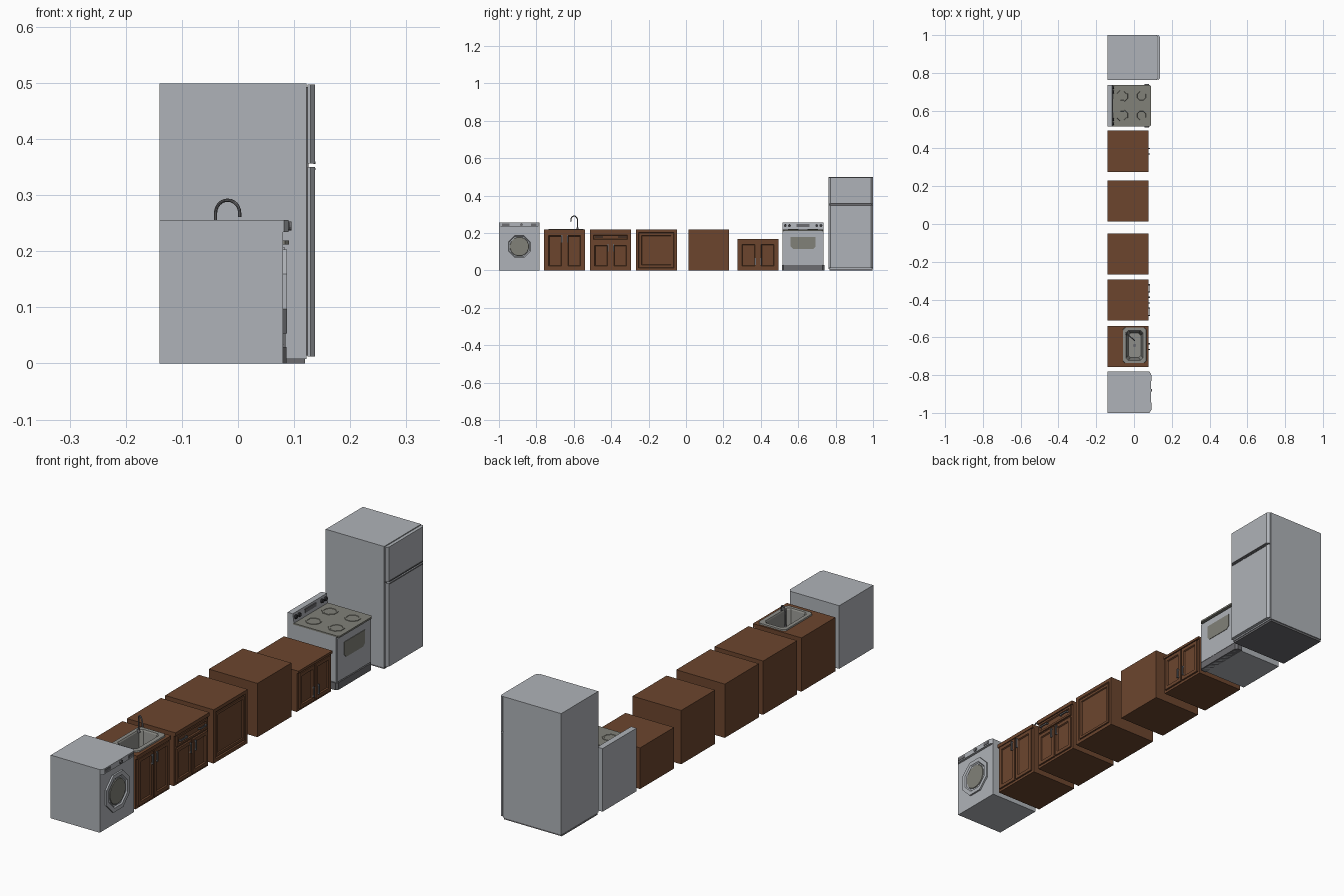
import bpy, bmesh, math
from mathutils import Vector

if "Cube" in bpy.data.objects:
    bpy.data.objects.remove(bpy.data.objects["Cube"])


def material(name, r, g, b):
    m = bpy.data.materials.new(name)
    m.diffuse_color = (r, g, b, 1)
    m.use_nodes = True
    m.node_tree.nodes["Principled BSDF"].inputs["Base Color"].default_value = m.diffuse_color
    return m


WHITE = material("appliance_grey", 0.43, 0.45, 0.48)
WOOD = material("brown_wood", 0.15, 0.06, 0.027)
GLASS = material("smoky_glass", 0.22, 0.22, 0.19)
TRIM = material("dark_grey_trim", 0.15, 0.15, 0.16)
METAL = material("sink_metal", 0.27, 0.27, 0.25)
BLACK = material("black_plastic", 0.04, 0.04, 0.045)


def loft(name, loops, mat, cap_start=True, cap_end=True):
    """Skin consecutive loops of points and cap the two ends."""
    bm = bmesh.new()
    rings = [[bm.verts.new(p) for p in loop] for loop in loops]
    for a, b in zip(rings, rings[1:]):
        n = len(a)
        for i in range(n):
            bm.faces.new((a[i], a[(i + 1) % n], b[(i + 1) % n], b[i]))
    if cap_start:
        bm.faces.new(rings[0][::-1])
    if cap_end:
        bm.faces.new(rings[-1])
    bmesh.ops.recalc_face_normals(bm, faces=bm.faces)
    me = bpy.data.meshes.new(name)
    bm.to_mesh(me)
    bm.free()
    me.materials.append(mat)
    ob = bpy.data.objects.new(name, me)
    bpy.context.collection.objects.link(ob)
    return ob


def rect(a0, a1, b0, b1, c=0.0):
    """Rectangle outline, with corners cut by c."""
    if c == 0:
        return [(a0, b0), (a1, b0), (a1, b1), (a0, b1)]
    return [(a0 + c, b0), (a1 - c, b0), (a1, b0 + c), (a1, b1 - c),
            (a1 - c, b1), (a0 + c, b1), (a0, b1 - c), (a0, b0 + c)]


def gon(a, b, r, n):
    return [(a + r * math.cos(2 * math.pi * (i + .5) / n),
             b + r * math.sin(2 * math.pi * (i + .5) / n)) for i in range(n)]


def at_x(x, pts):
    return [(x, a, b) for a, b in pts]


def at_z(z, pts):
    return [(a, b, z) for a, b in pts]


def box(name, x0, x1, y0, y1, z0, z1, mat):
    return loft(name, [at_z(z0, rect(x0, x1, y0, y1)), at_z(z1, rect(x0, x1, y0, y1))], mat)


def panel(name, y0, y1, z0, z1, w=0.014, x0=0.070, x1=0.078):
    """Framed cabinet door with a recessed field."""
    def r(x, d):
        return at_x(x, rect(y0 + d, y1 - d, z0 + d, z1 - d))
    loft(name, [r(x0, 0), r(x1, 0), r(x1, w), r(x1 - .005, w + .003)], WOOD)


def handle(name, y, z, length, upright=True):
    """Bar handle with two posts."""
    h, t = length / 2, 0.003
    dy, dz = (t, h) if upright else (h, t)
    box(name, 0.081, 0.085, y - dy, y + dy, z - dz, z + dz, TRIM)
    for i, s in enumerate((-1, 1)):
        py, pz = (y, z + s * (h - t)) if upright else (y + s * (h - t), z)
        box(f"{name}_post_{i}", 0.076, 0.082, py - t, py + t, pz - t, pz + t, TRIM)


def double_doors(name, y0, y1, z0, z1, handle_z):
    mid = (y0 + y1) / 2
    for i, s in enumerate((-1, 1)):
        a, b = sorted((mid + s * 0.003, mid + s * (y1 - y0 - 0.02) / 2))
        panel(f"{name}_door_{i}", a, b, z0, z1)
        handle(f"{name}_handle_{i}", mid + s * 0.015, handle_z, 0.04)


BACK, TOP = -0.14, 0.218

# Washing machine
box("washer_body", BACK, 0.080, -1.0, -0.782, 0, 0.256, WHITE)
loft("washer_control_panel", [at_z(z, [(0.079, -1.0), (0.082, -1.0), (0.090, -0.988),
     (0.090, -0.794), (0.082, -0.782), (0.079, -0.782)]) for z in (0.234, 0.256)], WHITE)
for i, (y0, y1) in enumerate(((-0.985, -0.945), (-0.83, -0.80))):
    box(f"washer_panel_plate_{i}", 0.089, 0.0915, y0, y1, 0.239, 0.251, TRIM)
loft("washer_dial", [at_x(x, gon(-0.88, 0.245, 0.008, 12)) for x in (0.089, 0.095)], TRIM)
wy, wz = -0.891, 0.128
loft("washer_door_ring", [at_x(x, gon(wy, wz, r, 8)) for x, r in
     ((0.079, 0.081), (0.087, 0.081), (0.087, 0.064), (0.082, 0.059))], WHITE)
loft("washer_door_glass", [at_x(x, gon(wy, wz, r, 16)) for x, r in
     ((0.081, 0.052), (0.085, 0.050))], GLASS)

# Sink cabinet: the top is open where the basin drops in
s0, s1 = -0.758, -0.540
foot = rect(BACK, 0.071, s0, s1)
hole = rect(-0.048, 0.055, -0.727, -0.559)
loft("sink_cabinet", [at_z(0, foot), at_z(TOP, foot), at_z(TOP, hole), at_z(0.13, hole)], WOOD)
box("sink_cabinet_front_rail", 0.070, 0.078, s0, s1, 0.203, TOP, WOOD)
double_doors("sink_cabinet", s0, s1, 0.010, 0.200, 0.170)

# Basin, drain and faucet
loft("sink_basin", [
    at_z(0.216, rect(-0.060, 0.066, -0.737, -0.547, 0.012)),
    at_z(0.223, rect(-0.058, 0.064, -0.735, -0.549, 0.012)),
    at_z(0.223, rect(-0.043, 0.047, -0.722, -0.564, 0.012)),
    at_z(0.218, rect(-0.040, 0.045, -0.719, -0.567, 0.012)),
    at_z(0.145, rect(-0.030, 0.036, -0.708, -0.578, 0.012))], METAL, cap_start=False)
loft("sink_drain", [at_z(z, gon(0.003, -0.643, 0.009, 12)) for z in (0.1445, 0.147)], TRIM)
base, tip = Vector((-0.040, -0.580, 0)), Vector((0.003, -0.616, 0))
path = [base + Vector((0, 0, 0.215))]
for i in range(13):
    a = math.pi * i / 12
    path.append(base.lerp(tip, (1 - math.cos(a)) / 2) + Vector((0, 0, 0.268 + 0.023 * math.sin(a))))
path.append(tip + Vector((0, 0, 0.261)))
side = (tip - base).cross(Vector((0, 0, 1))).normalized()
rings = []
for i, p in enumerate(path):
    d = (path[min(i + 1, len(path) - 1)] - path[max(i - 1, 0)]).normalized()
    up = d.cross(side)
    rings.append([p + side * u + up * v for u, v in gon(0, 0, 0.003, 8)])
faucet = loft("faucet", rings, TRIM)
bpy.context.view_layer.objects.active = faucet
faucet.select_set(True)
bpy.ops.object.shade_smooth_by_angle()
loft("faucet_base", [at_z(z, gon(base.x, base.y, r, 12)) for z, r in
     ((0.215, 0.007), (0.229, 0.005))], TRIM)

# Drawer cabinet
d0, d1 = -0.512, -0.294
box("drawer_cabinet", BACK, 0.071, d0, d1, 0, TOP, WOOD)
box("drawer_cabinet_top_rail", 0.070, 0.078, d0, d1, 0.203, TOP, WOOD)
panel("drawer_front", d0 + .010, d1 - .010, 0.157, 0.199, w=0.008)
for i, y in enumerate((-0.465, -0.341)):
    handle(f"drawer_handle_{i}", y, 0.178, 0.045, upright=False)
double_doors("drawer_cabinet", d0, d1, 0.010, 0.148, 0.122)

# Framed cabinet
f0, f1 = -0.267, -0.049
box("framed_cabinet", BACK, 0.066, f0, f1, 0, TOP, WOOD)
panel("framed_cabinet_frame", f0, f1, 0, TOP, w=0.014, x0=0.065)
panel("framed_cabinet_door", f0 + .020, f1 - .020, 0.020, TOP - .020, w=0.010, x0=0.066, x1=0.077)

# Plain cabinet
box("plain_cabinet", BACK, 0.078, 0.013, 0.231, 0, TOP, WOOD)

# Low cabinet
l0, l1 = 0.276, 0.494
box("low_cabinet", BACK, 0.071, l0, l1, 0, 0.167, WOOD)
box("low_cabinet_top_rail", 0.070, 0.078, l0, l1, 0.157, 0.167, WOOD)
double_doors("low_cabinet", l0, l1, 0.010, 0.153, 0.048)

# Stove
t0, t1 = 0.517, 0.735
tm = (t0 + t1) / 2
box("stove_body", BACK, 0.078, t0, t1, 0, 0.213, WHITE)
loft("stove_cooktop", [at_z(z, [(-0.115, t0), (0.084, t0), (0.091, t0 + .008),
     (0.091, t1 - .008), (0.084, t1), (-0.115, t1)]) for z in (0.212, 0.219)], GLASS)
loft("stove_back_panel", [[(BACK, y, 0.212), (-0.110, y, 0.212), (-0.116, y, 0.256), (BACK, y, 0.256)]
     for y in (t0, t1)], WHITE)
for i, dy in enumerate((-0.095, -0.073, 0.073, 0.095)):
    loft(f"stove_knob_{i}", [at_x(x, gon(tm + dy, 0.240, 0.008, 10)) for x in (-0.116, -0.107)], BLACK)
box("stove_clock", -0.118, -0.111, tm - .035, tm + .035, 0.233, 0.248, TRIM)
for i, (x, dy) in enumerate(((-0.062, -.052), (-0.062, .052), (0.040, -.052), (0.040, .052))):
    loft(f"burner_{i}", [at_z(z, gon(x, tm + dy, r, 8)) for z, r in
         ((0.218, 0.032), (0.221, 0.031), (0.221, 0.025), (0.2195, 0.024))], GLASS)
box("oven_door", 0.077, 0.084, t0 + .002, t1 - .002, 0.032, 0.207, WHITE)
window = [(0.560, 0.179), (0.560, 0.127), (0.572, 0.115),
          (tm + tm - 0.572, 0.115), (tm + tm - 0.560, 0.127), (tm + tm - 0.560, 0.179)]
loft("oven_window", [at_x(x, window) for x in (0.083, 0.086)], GLASS)
loft("stove_base_drawer", [at_z(z, [(0.055, t0 - .005), (0.078, t0 - .005), (0.086, t0 + .004),
     (0.086, t1 - .004), (0.078, t1 + .005), (0.055, t1 + .005)]) for z in (0, 0.029)], TRIM)

# Refrigerator
r0, r1 = 0.762, 1.0
box("fridge_body", BACK, 0.122, r0, r1, 0.008, 0.499, WHITE)
box("fridge_base", BACK, 0.119, r0 + .004, r1 - .004, 0, 0.009, TRIM)
box("fridge_seal", 0.121, 0.126, r0 + .006, r1 - .006, 0.014, 0.493, TRIM)
for name, z0, z1 in (("fridge_door", 0.012, 0.350), ("freezer_door", 0.356, 0.497)):
    loft(name, [at_z(z, [(0.124, r0), (0.129, r0), (0.137, r0 + .010),
         (0.137, r1 - .010), (0.129, r1), (0.124, r1)]) for z in (z0, z1)], WHITE)
for name, z in (("fridge_grip", 0.3465), ("freezer_grip", 0.3575)):
    box(name, 0.135, 0.1385, r0 + .012, r1 - .012, z - .002, z + .002, TRIM)
